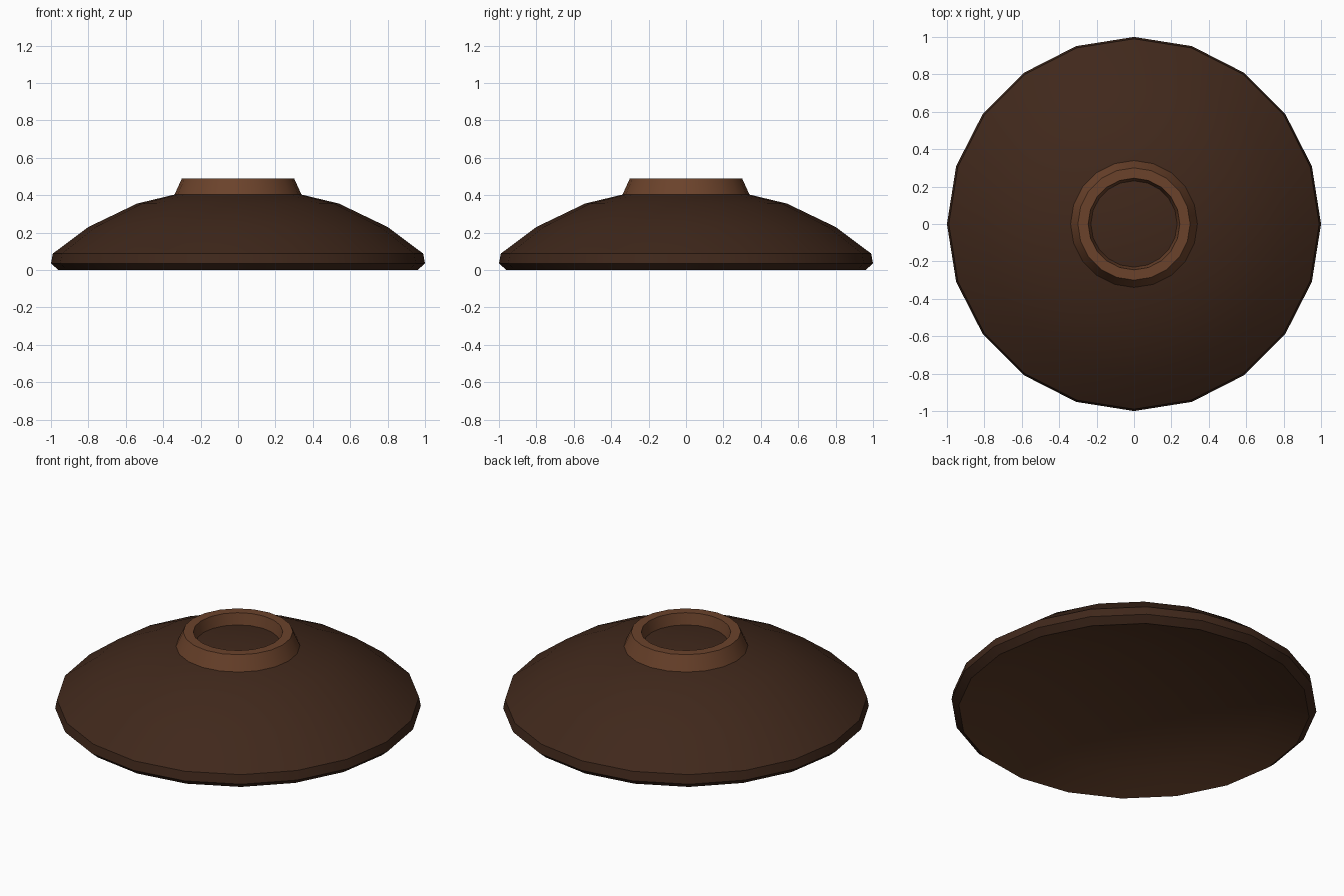
import bpy, bmesh, math

if "Cube" in bpy.data.objects:
    bpy.data.objects.remove(bpy.data.objects["Cube"])

SIDES = 20

def material(name, rgb):
    m = bpy.data.materials.new(name)
    m.diffuse_color = (*rgb, 1)
    m.use_nodes = True
    m.node_tree.nodes["Principled BSDF"].inputs["Base Color"].default_value = m.diffuse_color
    return m

def lathe(name, profile, mats, closed=False, first_inner=99):
    """Revolve (radius, z) points around the z axis; bands from first_inner on use the second material."""
    bm = bmesh.new()
    rings = []
    for r, z in profile:
        if r == 0:
            rings.append([bm.verts.new((0, 0, z))] * SIDES)
        else:
            rings.append([bm.verts.new((r * math.cos(2 * math.pi * i / SIDES),
                                        r * math.sin(2 * math.pi * i / SIDES), z))
                          for i in range(SIDES)])
    if closed:
        rings.append(rings[0])
    for k, (a, b) in enumerate(zip(rings, rings[1:])):
        for i in range(SIDES):
            j = (i + 1) % SIDES
            f = bm.faces.new(dict.fromkeys((a[i], a[j], b[j], b[i])))
            f.material_index = int(k >= first_inner)
    bmesh.ops.recalc_face_normals(bm, faces=bm.faces)
    me = bpy.data.meshes.new(name)
    bm.to_mesh(me)
    bm.free()
    for m in mats:
        me.materials.append(m)
    ob = bpy.data.objects.new(name, me)
    bpy.context.collection.objects.link(ob)
    bpy.ops.object.select_all(action='DESELECT')
    ob.select_set(True)
    bpy.context.view_layer.objects.active = ob
    bpy.ops.object.shade_smooth_by_angle(angle=math.radians(30))
    return ob

dark = material("dark_brown", (0.051, 0.021, 0.011))
mid = material("mid_brown", (0.100, 0.040, 0.018))
light = material("light_brown", (0.147, 0.055, 0.024))

# domed lid: outside from the crown to the rim, then the shallow hollow underneath
lathe("lid_dome", [(0, .44), (.27, .42), (.54, .355), (.80, .23), (.99, .088),
                   (1.0, .035), (.96, 0),
                   (.77, .07), (.52, .13), (.26, .165), (0, .175)],
      [dark, mid], first_inner=6)

# raised grip ring on the crown
lathe("grip_ring", [(.342, .397), (.30, .49), (.245, .49), (.23, .42)], [light], closed=True)
